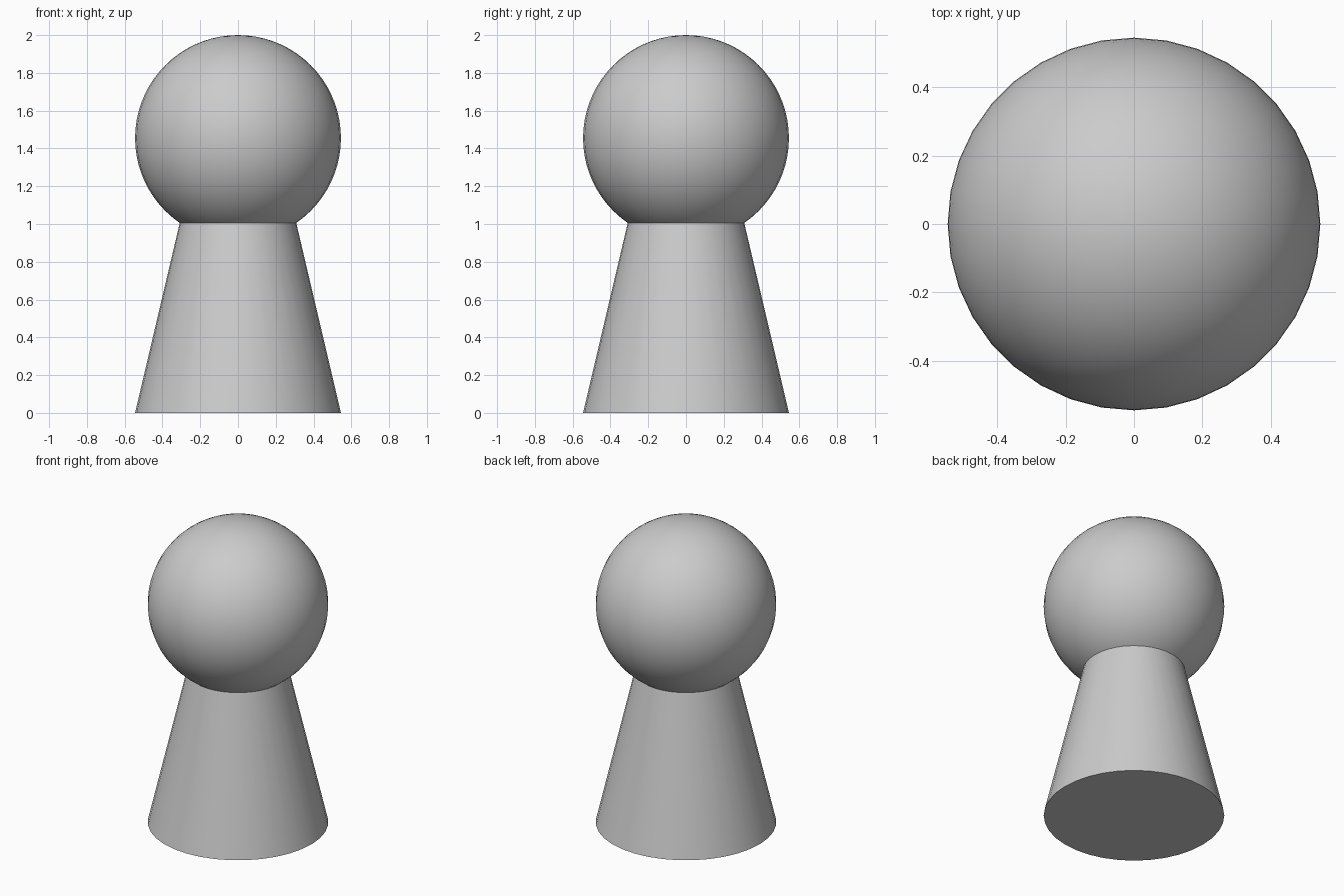
import bpy
from math import radians

if "Cube" in bpy.data.objects:
    bpy.data.objects.remove(bpy.data.objects["Cube"])

R = 0.545    # shared radius of the head and the base

# Tapered body, its top slightly sunk into the head
h = 1.05
bpy.ops.mesh.primitive_cone_add(vertices=36, radius1=R, radius2=0.298,
                                depth=h, location=(0, 0, h / 2))
body = bpy.context.object
body.name = "tapered_body"
bpy.ops.object.shade_smooth_by_angle(angle=radians(35))

# Round head
bpy.ops.mesh.primitive_uv_sphere_add(segments=36, ring_count=36, radius=R,
                                     location=(0, 0, 2 - R))
head = bpy.context.object
head.name = "round_head"
bpy.ops.object.shade_smooth_by_angle(angle=radians(35))
